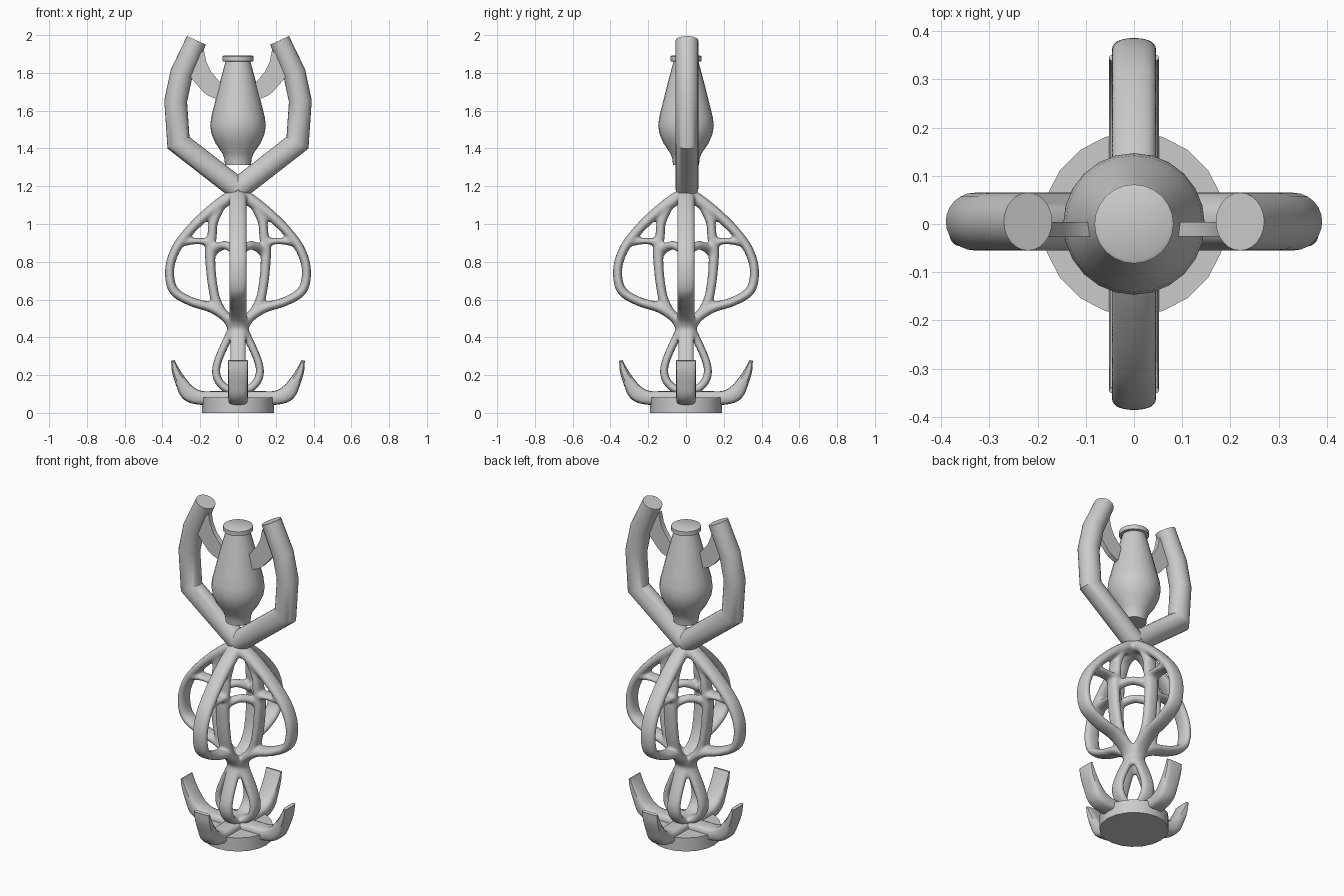
import bpy, bmesh, math
from mathutils import Vector, Matrix

if "Cube" in bpy.data.objects:
    bpy.data.objects.remove(bpy.data.objects["Cube"])


def refine(pts, steps):
    """Catmull-Rom interpolation of (x, z, half thickness) points."""
    p = [Vector(q) for q in pts]
    p = [2 * p[0] - p[1]] + p + [2 * p[-1] - p[-2]]
    out = []
    for a, b, c, d in zip(p, p[1:], p[2:], p[3:]):
        for i in range(steps):
            t = i / steps
            out.append(0.5 * (2 * b + (c - a) * t + (2 * a - 5 * b + 4 * c - d) * t * t
                              + (3 * b - a - 3 * c + d) * t ** 3))
    return out + [p[-2]]


def sweep(bm, pts, half_width, matrix=Matrix(), steps=5, sides=16, power=1.0, y=0.0):
    """Sweep a rounded section along a path in the local XZ plane."""
    path = refine(pts, steps) if steps > 1 else [Vector(q) for q in pts]
    rings = []
    for i, p in enumerate(path):
        d0 = (p - path[i - 1]).xy.normalized() if i else None
        d1 = (path[i + 1] - p).xy.normalized() if i < len(path) - 1 else None
        d0, d1 = d0 or d1, d1 or d0
        d = (d0 + d1).normalized()
        half = p.z / max(d.dot(d1), 0.5)
        ring = []
        for k in range(sides):
            a = math.tau * k / sides
            c, s = math.cos(a), math.sin(a)
            c = math.copysign(abs(c) ** power, c) * half
            s = math.copysign(abs(s) ** power, s) * half_width
            ring.append(bm.verts.new(matrix @ Vector((p.x - d.y * c, y + s, p.y + d.x * c))))
        rings.append(ring)
    for r, q in zip(rings, rings[1:]):
        for k in range(sides):
            j = (k + 1) % sides
            bm.faces.new((r[k], r[j], q[j], q[k]))
    bm.faces.new(rings[0][::-1])
    bm.faces.new(rings[-1])


def finish(name, bm, angle=35):
    bmesh.ops.recalc_face_normals(bm, faces=bm.faces)
    me = bpy.data.meshes.new(name)
    bm.to_mesh(me)
    bm.free()
    ob = bpy.data.objects.new(name, me)
    bpy.context.collection.objects.link(ob)
    bpy.ops.object.select_all(action='DESELECT')
    ob.select_set(True)
    bpy.context.view_layer.objects.active = ob
    bpy.ops.object.shade_smooth_by_angle(angle=math.radians(angle))
    return ob


def lathe(name, profile, sides):
    bm = bmesh.new()
    vs = [bm.verts.new((r, 0, z)) for r, z in profile]
    es = [bm.edges.new(e) for e in zip(vs, vs[1:])]
    bmesh.ops.spin(bm, geom=vs + es, cent=(0, 0, 0), axis=(0, 0, 1),
                   angle=math.tau, steps=sides)
    bmesh.ops.remove_doubles(bm, verts=bm.verts, dist=1e-4)
    return finish(name, bm)


quarter_turns = [Matrix.Rotation(math.tau * i / 4, 4, 'Z') for i in range(4)]

# Round base
lathe("base", [(0, 0), (0.19, 0), (0.19, 0.082), (0, 0.082)], 20)

# Four upturned claw feet
claw = [(0, 0.08, 0.035), (0.12, 0.08, 0.035), (0.2, 0.08, 0.037), (0.262, 0.105, 0.042),
        (0.302, 0.165, 0.031), (0.33, 0.225, 0.021), (0.345, 0.278, 0.009)]
for i, turn in enumerate(quarter_turns):
    bm = bmesh.new()
    sweep(bm, claw, 0.052, turn, power=0.6)
    finish(f"claw_foot_{i + 1}", bm)

# Openwork cage: outer ribs, inner strands, links, lower loops and arches
outer_rib = [(0.01, 1.15, 0.035), (0.05, 1.135, 0.035), (0.11, 1.095, 0.032), (0.18, 1.04, 0.028),
             (0.265, 0.955, 0.026), (0.33, 0.865, 0.025), (0.362, 0.76, 0.024),
             (0.342, 0.65, 0.025), (0.25, 0.59, 0.024), (0.14, 0.556, 0.026),
             (0.06, 0.505, 0.028), (0.025, 0.45, 0.028)]
inner_strand = [(0.09, 1.1, 0.025), (0.13, 1.01, 0.024), (0.137, 0.94, 0.025), (0.147, 0.87, 0.028),
                (0.145, 0.78, 0.026), (0.135, 0.68, 0.025), (0.115, 0.59, 0.025),
                (0.07, 0.51, 0.024)]
link = [(0.14, 0.9, 0.024), (0.21, 0.91, 0.016), (0.3, 0.905, 0.024)]
lower_loop = [(0.02, 0.49, 0.026), (0.035, 0.43, 0.024), (0.082, 0.335, 0.021),
              (0.114, 0.245, 0.021), (0.108, 0.18, 0.022), (0.065, 0.13, 0.022),
              (0, 0.11, 0.025)]
arch = [(-0.1, 0.845, 0.025), (-0.05, 0.875, 0.024), (0, 0.887, 0.023),
        (0.05, 0.875, 0.024), (0.1, 0.845, 0.025)]
bm = bmesh.new()
for turn in quarter_turns:
    for path, width in ((outer_rib, 0.047), (inner_strand, 0.042), (link, 0.04),
                        (lower_loop, 0.043)):
        sweep(bm, path, width, turn, power=0.85)
    sweep(bm, arch, 0.028, turn @ Matrix.Rotation(math.pi / 4, 4, 'Z'), y=0.1)
cage = finish("cage", bm)
fuse = cage.modifiers.new("fuse", 'REMESH')
fuse.mode = 'VOXEL'
fuse.voxel_size = 0.009
fuse.use_smooth_shade = True
relax = cage.modifiers.new("relax", 'SMOOTH')
relax.factor = 0.5
relax.iterations = 6

# Two bent arms rising from the cage, with thin curved braces holding the vase
arm = [(0, 1.185, 0.06), (0.315, 1.43, 0.06), (0.33, 1.65, 0.06),
       (0.298, 1.8, 0.06), (0.22, 1.972, 0.055)]
brace = [(0.18, 1.92), (0.168, 1.86), (0.145, 1.81), (0.095, 1.75), (0.08, 1.745),
         (0.08, 1.65), (0.11, 1.66), (0.16, 1.68), (0.185, 1.7), (0.25, 1.775), (0.27, 1.84)]
for side, sign in (("right", 1), ("left", -1)):
    mirror = Matrix.Diagonal((sign, 1, 1, 1))
    bm = bmesh.new()
    sweep(bm, arm, 0.06, mirror, steps=1, sides=24, y=0.005)
    finish(f"{side}_arm", bm)
    bm = bmesh.new()
    plate = bm.faces.new([bm.verts.new((sign * x, -0.026, z)) for x, z in brace])
    out = bmesh.ops.extrude_face_region(bm, geom=[plate])["geom"]
    bmesh.ops.translate(bm, vec=(0, 0.03, 0),
                        verts=[v for v in out if isinstance(v, bmesh.types.BMVert)])
    finish(f"{side}_brace", bm)

# Hanging vase
lathe("vase", [(0, 1.312), (0.069, 1.312), (0.072, 1.345), (0.083, 1.375), (0.118, 1.425),
               (0.14, 1.475), (0.147, 1.52), (0.142, 1.565), (0.128, 1.62), (0.106, 1.71),
               (0.085, 1.79), (0.066, 1.86), (0.082, 1.862), (0.082, 1.888),
               (0.075, 1.892), (0, 1.892)], 24)
